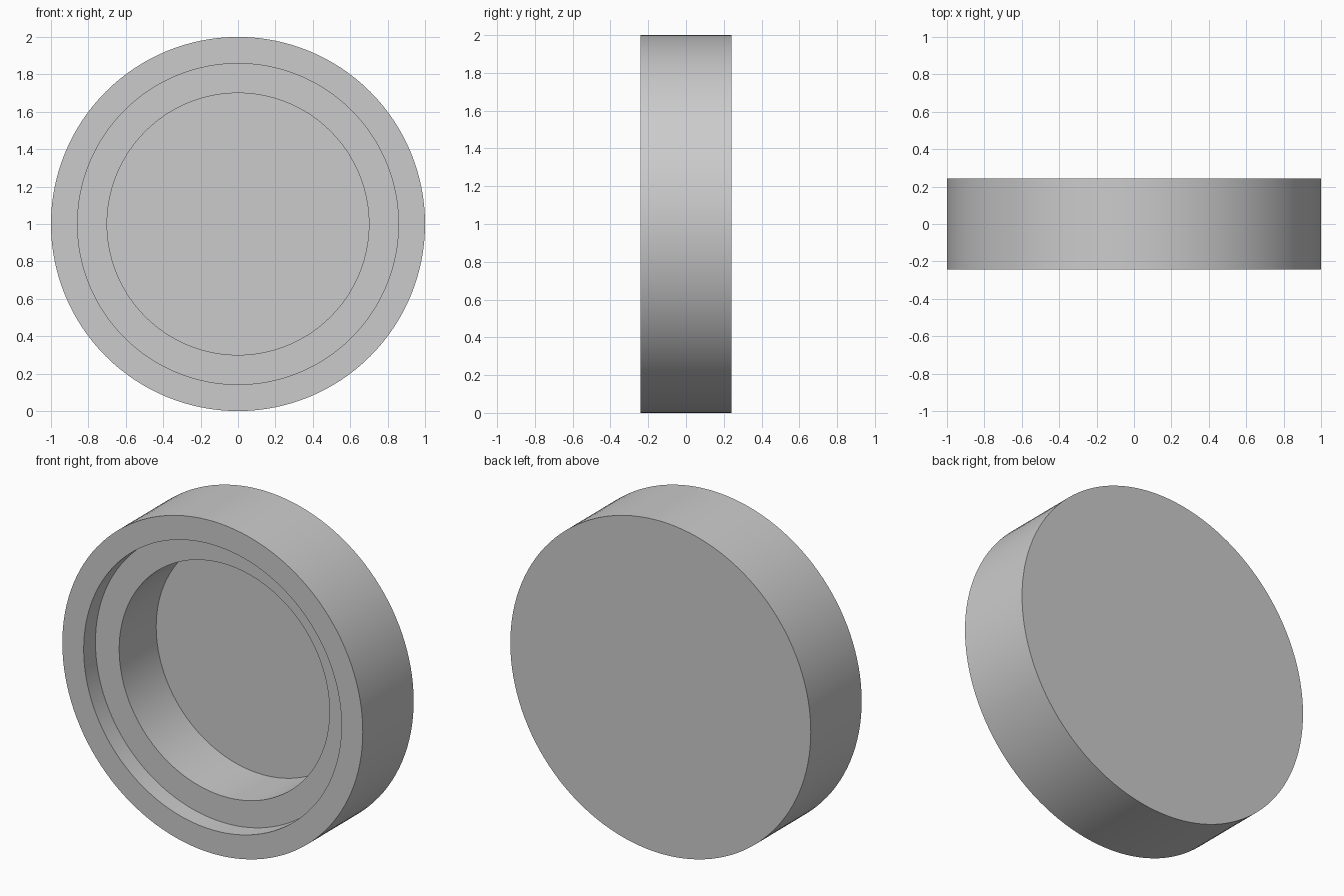
import bpy
import math

cube = bpy.data.objects.get("Cube")
if cube:
    bpy.data.objects.remove(cube, do_unlink=True)

SEGMENTS = 128
HALF_DEPTH = 0.242

# Plain grey for the whole part
grey = bpy.data.materials.new("plain grey")
grey.use_nodes = True
color = (0.6, 0.6, 0.6, 1.0)
grey.diffuse_color = color
grey.node_tree.nodes["Principled BSDF"].inputs["Base Color"].default_value = color

# Half section as (radius, y): back centre, rim, stepped ledge, recess floor centre
profile = [
    (0.0, HALF_DEPTH),
    (1.0, HALF_DEPTH),
    (1.0, -HALF_DEPTH),
    (0.858, -HALF_DEPTH),
    (0.858, -0.13),
    (0.70, -0.13),
    (0.70, 0.222),
    (0.0, 0.222),
]


def lathe(name, section, center_z):
    """Spin a closed half section around the y axis."""
    verts, rings = [], []
    for radius, y in section:
        start = len(verts)
        count = SEGMENTS if radius > 0 else 1
        for i in range(count):
            a = math.tau * i / SEGMENTS
            verts.append((radius * math.cos(a), y, center_z + radius * math.sin(a)))
        rings.append(range(start, start + count))
    faces = []
    for first, second in zip(rings, rings[1:]):
        if len(first) == 1:
            faces.append(list(reversed(second)))
        elif len(second) == 1:
            faces.append(list(first))
        else:
            for i in range(SEGMENTS):
                j = (i + 1) % SEGMENTS
                faces.append((first[i], first[j], second[j], second[i]))
    # Flat discs close the ends, so the centre points are not needed
    last = len(verts) - 1
    faces = [[v - 1 for v in f] for f in faces]
    mesh = bpy.data.meshes.new(name)
    mesh.from_pydata(verts[1:last], [], faces)
    mesh.update()
    obj = bpy.data.objects.new(name, mesh)
    bpy.context.collection.objects.link(obj)
    return obj


# Round cap with a stepped recess in its front
cap = lathe("round_cap", profile, 1.0)
cap.data.materials.append(grey)
bpy.ops.object.select_all(action="DESELECT")
cap.select_set(True)
bpy.context.view_layer.objects.active = cap
bpy.ops.object.shade_smooth_by_angle(angle=math.radians(30))
